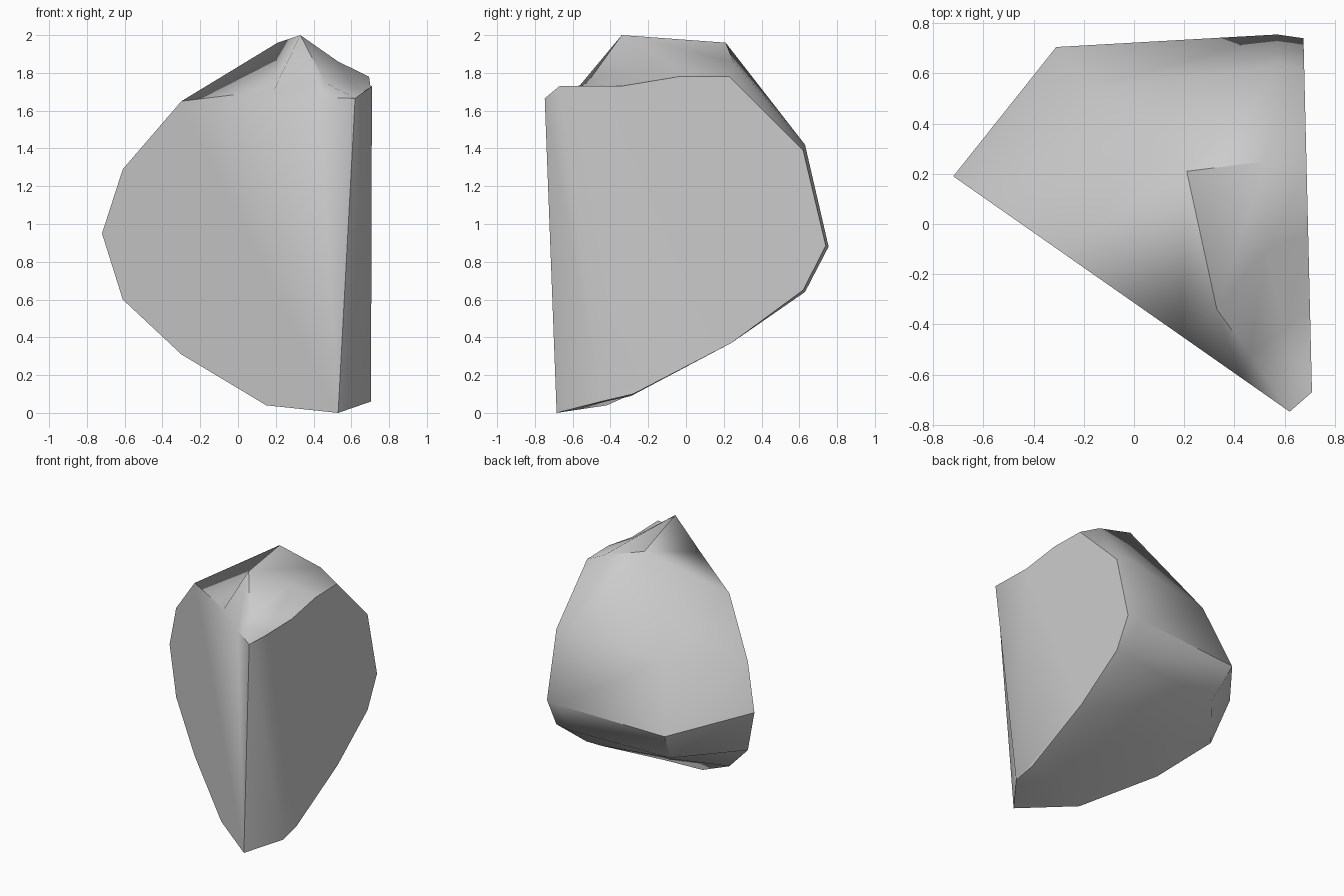
import bpy
import bmesh
import math

default_cube = bpy.data.objects.get("Cube")
if default_cube:
    bpy.data.objects.remove(default_cube, do_unlink=True)


def on_front_plane(x, z):
    """Point on the flat, slanted front cut."""
    return (x, -0.314 - 0.70 * x, z)


def on_side_plane(y, z):
    """Point on the flat, nearly vertical left cut."""
    return (0.693 - 0.024 * y, y, z)


# Outlines of the two flat cuts, each listed from top to bottom
front_outline = [(0.62, 1.665), (0.43, 1.67), (0.19, 1.71), (-0.3, 1.65), (-0.61, 1.29),
                 (-0.72, 0.95), (-0.61, 0.6), (-0.3, 0.31), (0.15, 0.04), (0.53, 0)]
side_outline = [(-0.67, 1.73), (-0.34, 1.73), (-0.04, 1.78), (0.23, 1.78), (0.62, 1.39),
                (0.74, 0.885), (0.62, 0.65), (0.24, 0.37), (-0.28, 0.1), (-0.45, 0.06)]

# Two ribs that carry the rounded crust over the peak and down the back
peak_rib = [(0.63, -0.64, 1.68), (0.46, -0.52, 1.75), (0.33, -0.34, 2), (0.21, 0.21, 1.96),
            (-0.18, 0.54, 1.345), (-0.31, 0.705, 0.85), (-0.25, 0.55, 0.61),
            (0, 0.15, 0.38), (0.4, -0.33, 0.08), (0.58, -0.61, 0.02)]
back_rib = [(0.66, -0.57, 1.7), (0.6, -0.42, 1.74), (0.53, -0.1, 1.86), (0.53, 0.25, 1.86),
            (0.57, 0.63, 1.42), (0.57, 0.755, 0.88), (0.56, 0.63, 0.64),
            (0.56, 0.24, 0.37), (0.58, -0.29, 0.09), (0.64, -0.52, 0.04)]

bm = bmesh.new()
ribs = [[bm.verts.new(point) for point in rib] for rib in (
    [on_front_plane(*p) for p in front_outline],
    peak_rib,
    back_rib,
    [on_side_plane(*p) for p in side_outline],
)]
front, peak, back, side = ribs

# Rounded crust: bridge each rib to the next
for near, far in zip(ribs, ribs[1:]):
    for row in range(len(near) - 1):
        bm.faces.new((near[row], near[row + 1], far[row + 1], far[row]))

# Flat cuts, the narrow bevel between them, and its two ends
bm.faces.new(front)
bm.faces.new(side)
bm.faces.new((front[0], front[-1], side[-1], side[0]))
for end in (0, -1):
    bm.faces.new([rib[end] for rib in ribs])

bmesh.ops.recalc_face_normals(bm, faces=bm.faces[:])
mesh = bpy.data.meshes.new("rock_chunk")
bm.to_mesh(mesh)
bm.free()

rock = bpy.data.objects.new("rock_chunk", mesh)
bpy.context.collection.objects.link(rock)

# Single plain stone colour
stone = bpy.data.materials.new("light_grey_stone")
stone.use_nodes = True
colour = (0.6, 0.6, 0.6, 1)
stone.diffuse_color = colour
stone.node_tree.nodes["Principled BSDF"].inputs["Base Color"].default_value = colour
mesh.materials.append(stone)

# Smooth crust with crisp edges around the cuts
bpy.ops.object.select_all(action="DESELECT")
rock.select_set(True)
bpy.context.view_layer.objects.active = rock
bpy.ops.object.shade_smooth_by_angle(angle=math.radians(44))
